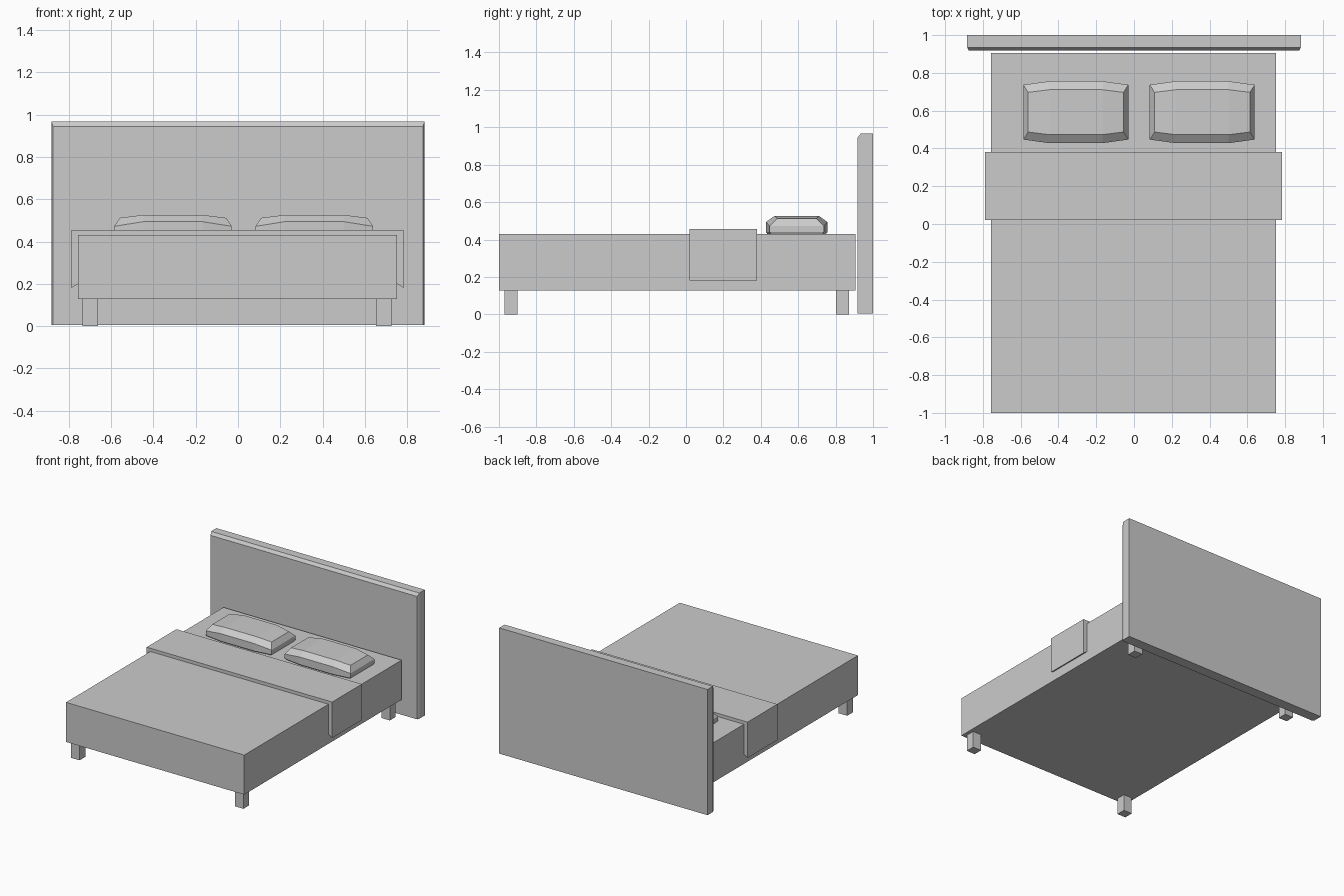
import bpy

if "Cube" in bpy.data.objects:
    bpy.data.objects.remove(bpy.data.objects["Cube"])


def mesh_object(name, verts, faces):
    mesh = bpy.data.meshes.new(name)
    mesh.from_pydata(verts, [], faces)
    mesh.update()
    obj = bpy.data.objects.new(name, mesh)
    bpy.context.collection.objects.link(obj)
    return obj


def loft(name, rings, end_faces=None):
    """Join equal rings of points, closing both ends."""
    n = len(rings[0])
    verts = [p for ring in rings for p in ring]
    faces = []
    for r in range(len(rings) - 1):
        a, b = r * n, (r + 1) * n
        for i in range(n):
            j = (i + 1) % n
            faces.append((a + i, a + j, b + j, b + i))
    last = (len(rings) - 1) * n
    for f in end_faces or [tuple(range(n))]:
        faces.append(tuple(reversed(f)))
        faces.append(tuple(last + i for i in f))
    return mesh_object(name, verts, faces)


def box(name, x0, x1, y0, y1, z0, z1):
    return loft(name, [[(x0, y0, z), (x1, y0, z), (x1, y1, z), (x0, y1, z)]
                       for z in (z0, z1)])


# Mattress base
box("mattress", -0.757, 0.753, -1.0, 0.905, 0.127, 0.43)

# Headboard with chamfered front edges on top and sides
def board_ring(y, half, top):
    return [(-half, y, 0.004), (-half, y, top), (half, y, top), (half, y, 0.004)]

loft("headboard", [board_ring(0.918, 0.875, 0.945),
                   board_ring(0.935, 0.883, 0.967),
                   board_ring(1.0, 0.883, 0.967)])

# Folded throw: U-shaped profile draped over the mattress
profile = [(-0.788, 0.18), (-0.788, 0.455), (0.784, 0.455), (0.784, 0.18),
           (0.753, 0.20), (0.753, 0.43), (-0.757, 0.43), (-0.757, 0.20)]
# End caps are split into convex pieces
loft("throw_blanket", [[(x, y, z) for x, z in profile] for y in (0.02, 0.38)],
     [(0, 1, 6, 7), (1, 2, 5, 6), (2, 3, 4, 5)])

# Pillows: bulging octagonal outline with a faceted, raised top
def pillow_ring(cx, hx, mid_x, hy_end, hy_mid, z_end, z_mid):
    cy = 0.592
    pts = [(-hx, -hy_end, z_end), (-mid_x, -hy_mid, z_mid),
           (mid_x, -hy_mid, z_mid), (hx, -hy_end, z_end),
           (hx, hy_end, z_end), (mid_x, hy_mid, z_mid),
           (-mid_x, hy_mid, z_mid), (-hx, hy_end, z_end)]
    return [(cx + x, cy + y, z) for x, y, z in pts]

for side, cx in (("left", -0.308), ("right", 0.361)):
    loft(side + "_pillow",
         [pillow_ring(cx, 0.27, 0.14, 0.137, 0.155, 0.427, 0.427),
          pillow_ring(cx, 0.278, 0.14, 0.145, 0.164, 0.44, 0.44),
          pillow_ring(cx, 0.278, 0.14, 0.145, 0.164, 0.472, 0.494),
          pillow_ring(cx, 0.252, 0.14, 0.105, 0.119, 0.512, 0.526)],
         [(0, 1, 6, 7), (1, 2, 5, 6), (2, 3, 4, 5)])

# Legs
for side, x in (("left", -0.699), ("right", 0.69)):
    for end, y in (("front", -0.936), ("back", 0.836)):
        box(f"{end}_{side}_leg", x - 0.036, x + 0.036,
            y - 0.035, y + 0.035, 0.0, 0.127)

# Make all normals face outward
import bmesh
for obj in bpy.context.collection.objects:
    bm = bmesh.new()
    bm.from_mesh(obj.data)
    bmesh.ops.recalc_face_normals(bm, faces=bm.faces)
    bm.to_mesh(obj.data)
    bm.free()
